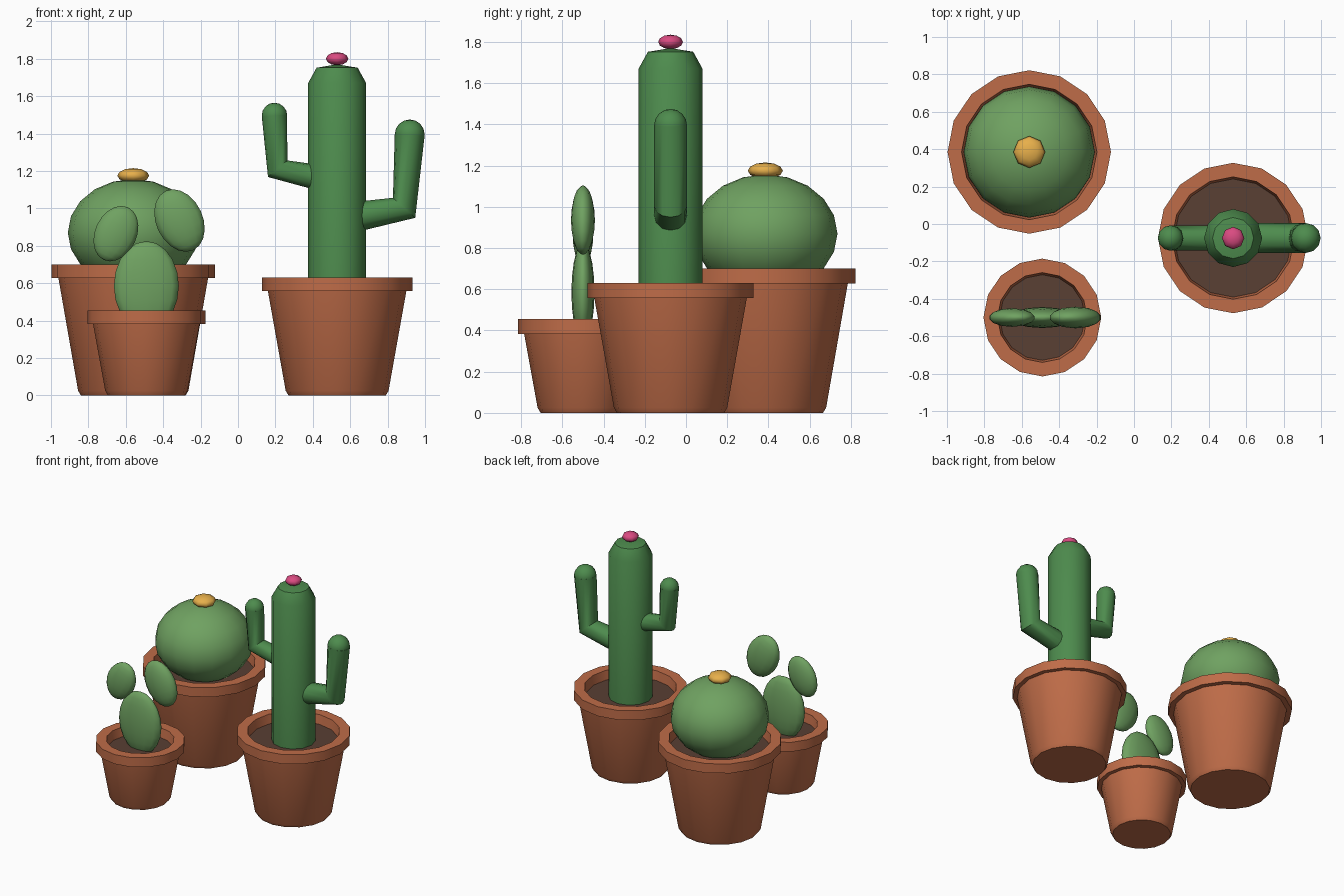
import bpy, bmesh, math
from mathutils import Vector, Matrix

if "Cube" in bpy.data.objects:
    bpy.data.objects.remove(bpy.data.objects["Cube"])


def material(name, rgb):
    m = bpy.data.materials.new(name)
    m.diffuse_color = (*rgb, 1)
    m.use_nodes = True
    m.node_tree.nodes["Principled BSDF"].inputs["Base Color"].default_value = m.diffuse_color
    return m


TERRACOTTA = material("terracotta", (0.52, 0.15, 0.065))
SOIL = material("soil", (0.10, 0.05, 0.033))
DARK_GREEN = material("dark_green", (0.075, 0.26, 0.075))
LIGHT_GREEN = material("light_green", (0.16, 0.36, 0.12))
PINK = material("pink", (0.70, 0.07, 0.22))
YELLOW = material("yellow", (0.80, 0.43, 0.07))


def finish(name, bm, mat, angle=40):
    bmesh.ops.recalc_face_normals(bm, faces=bm.faces)
    me = bpy.data.meshes.new(name)
    bm.to_mesh(me)
    bm.free()
    me.materials.append(mat)
    ob = bpy.data.objects.new(name, me)
    bpy.context.collection.objects.link(ob)
    bpy.ops.object.select_all(action='DESELECT')
    ob.select_set(True)
    bpy.context.view_layer.objects.active = ob
    bpy.ops.object.shade_smooth_by_angle(angle=math.radians(angle))
    return ob


def lathe(name, profile, x, y, sides, mat, angle=40):
    # Rings of a radius/height profile; radius 0 becomes a single pole
    bm = bmesh.new()
    rings = []
    for r, z in profile:
        n = sides if r > 0 else 1
        rings.append([bm.verts.new((x + r * math.cos(2 * math.pi * i / sides),
                                    y + r * math.sin(2 * math.pi * i / sides), z))
                      for i in range(n)])
    for a, b in zip(rings, rings[1:]):
        for i in range(sides):
            j = (i + 1) % sides
            quad = [a[i % len(a)], a[j % len(a)], b[j % len(b)], b[i % len(b)]]
            bm.faces.new(list(dict.fromkeys(quad)))
    return finish(name, bm, mat, angle)


def ellipsoid(name, centre, radii, mat, tilt=0, segs=16, rings=10):
    bm = bmesh.new()
    m = (Matrix.Translation(centre) @ Matrix.Rotation(math.radians(tilt), 4, 'Y')
         @ Matrix.Diagonal((*radii, 1)))
    bmesh.ops.create_uvsphere(bm, u_segments=segs, v_segments=rings, radius=1, matrix=m)
    return finish(name, bm, mat, 60)


def pot(name, x, y, rim_r, top, body_r, base_r):
    low = top - 0.073
    wall = rim_r - 0.075
    lathe(name + "_pot", [(0, 0), (base_r - 0.015, 0), (base_r, 0.025), (body_r, low),
                          (rim_r, low), (rim_r, top), (wall, top),
                          (wall - 0.012, top - 0.075), (0, top - 0.075)],
          x, y, 16, TERRACOTTA)
    lathe(name + "_soil", [(wall - 0.005, top - 0.07), (0, top - 0.07)], x, y, 16, SOIL)


def arm(name, pts, r):
    # Bent tube: the cross-section at the elbow lies on the bisecting plane
    pts = [Vector(p) for p in pts]
    dirs = [(b - a).normalized() for a, b in zip(pts, pts[1:])]
    tangents = [dirs[0], (dirs[0] + dirs[1]).normalized(), dirs[1]]
    bm = bmesh.new()
    rings = []
    for p, t in zip(pts, tangents):
        side = Vector((0, 1, 0))
        up = t.cross(side)
        rings.append([bm.verts.new(p + r * (math.cos(k * math.pi / 6) * side
                                            + math.sin(k * math.pi / 6) * up))
                      for k in range(12)])
    for a, b in zip(rings, rings[1:]):
        for i in range(12):
            j = (i + 1) % 12
            bm.faces.new((a[i], a[j], b[j], b[i]))
    bm.faces.new(rings[0])
    bm.faces.new(rings[-1])
    finish(name, bm, DARK_GREEN, 50)
    ellipsoid(name + "_tip", pts[-1], (r, r, r), DARK_GREEN, segs=12, rings=8)


# Pots with soil
pot("ball_cactus", -0.56, 0.385, 0.437, 0.70, 0.40, 0.295)
pot("pad_cactus", -0.49, -0.50, 0.315, 0.455, 0.285, 0.22)
pot("column_cactus", 0.53, -0.075, 0.402, 0.63, 0.37, 0.275)

# Round cactus with yellow flower
ellipsoid("ball_cactus_body", (-0.56, 0.385, 0.87), (0.35, 0.35, 0.287), LIGHT_GREEN)
ellipsoid("ball_cactus_flower", (-0.56, 0.385, 1.175), (0.085, 0.085, 0.04), YELLOW,
          segs=8, rings=6)

# Column cactus with two arms and pink flower
lathe("column_cactus_trunk", [(0, 0.54), (0.155, 0.54), (0.155, 1.67), (0.11, 1.752), (0, 1.77)],
      0.53, -0.075, 12, DARK_GREEN, 50)
ellipsoid("column_cactus_flower", (0.53, -0.075, 1.80), (0.06, 0.06, 0.035), PINK,
          segs=8, rings=6)
arm("right_arm", [(0.63, -0.075, 0.955), (0.888, -0.075, 1.003), (0.918, -0.075, 1.395)], 0.08)
arm("left_arm", [(0.43, -0.075, 1.165), (0.212, -0.075, 1.212), (0.195, -0.075, 1.497)], 0.068)

# Paddle cactus: base pad and two tilted pads
ellipsoid("base_pad", (-0.49, -0.50, 0.585), (0.178, 0.056, 0.24), LIGHT_GREEN, segs=14)
ellipsoid("left_pad", (-0.653, -0.50, 0.865), (0.114, 0.05, 0.155), LIGHT_GREEN, 25, segs=14)
ellipsoid("right_pad", (-0.313, -0.50, 0.935), (0.128, 0.058, 0.175), LIGHT_GREEN, -25, segs=14)
